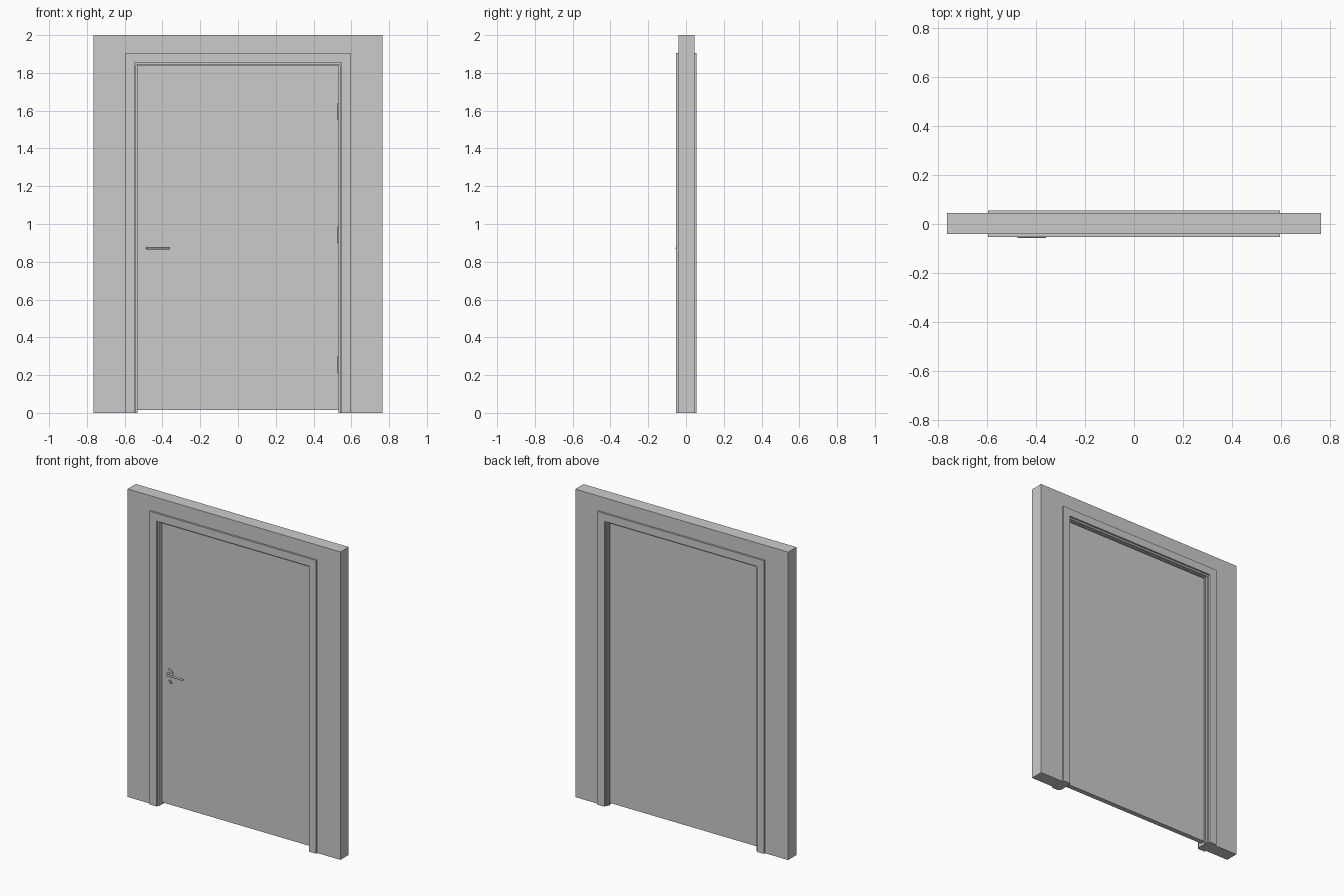
import bpy, bmesh, math

if "Cube" in bpy.data.objects:
    bpy.data.objects.remove(bpy.data.objects["Cube"])


def prism(name, outline, y0, y1):
    """Extrude an x-z outline from y0 to y1."""
    bm = bmesh.new()
    face = bm.faces.new([bm.verts.new((x, y0, z)) for x, z in outline])
    ext = bmesh.ops.extrude_face_region(bm, geom=[face])
    moved = [v for v in ext["geom"] if isinstance(v, bmesh.types.BMVert)]
    bmesh.ops.translate(bm, verts=moved, vec=(0, y1 - y0, 0))
    bmesh.ops.recalc_face_normals(bm, faces=bm.faces)
    mesh = bpy.data.meshes.new(name)
    bm.to_mesh(mesh)
    bm.free()
    ob = bpy.data.objects.new(name, mesh)
    bpy.context.collection.objects.link(ob)
    return ob


def box(name, x0, x1, y0, y1, z0, z1):
    return prism(name, [(x0, z0), (x1, z0), (x1, z1), (x0, z1)], y0, y1)


def surround(name, xi, zi, xo, zo, y0, y1):
    """Two legs and a head, mitred at the top corners."""
    for side, s in (("left", -1), ("right", 1)):
        prism(f"{name}_{side}", [(s * xo, 0), (s * xi, 0), (s * xi, zi), (s * xo, zo)], y0, y1)
    prism(f"{name}_head", [(-xi, zi), (xi, zi), (xo, zo), (-xo, zo)], y0, y1)


def cylinder(name, radius, length, loc, axis="Y", sides=32):
    rot = {"X": (0, math.pi / 2, 0), "Y": (math.pi / 2, 0, 0), "Z": (0, 0, 0)}[axis]
    bpy.ops.mesh.primitive_cylinder_add(vertices=sides, radius=radius, depth=length,
                                        location=loc, rotation=rot)
    ob = bpy.context.object
    ob.name = name
    bpy.ops.object.shade_smooth_by_angle(angle=math.radians(35))
    return ob


WALL_F, WALL_B = -0.041, 0.044     # wall faces
TRIM = 0.012                       # casing thickness
DOOR_F, DOOR_B = -0.012, 0.020     # door leaf faces

# Wall in three pieces around the opening
box("wall_left", -0.765, -0.55, WALL_F, WALL_B, 0, 2)
box("wall_right", 0.55, 0.765, WALL_F, WALL_B, 0, 2)
box("wall_head", -0.55, 0.55, WALL_F, WALL_B, 1.856, 2)

# Casings on both wall faces
surround("casing_front", 0.548, 1.854, 0.598, 1.904, WALL_F - TRIM, WALL_F)
surround("casing_back", 0.548, 1.854, 0.598, 1.904, WALL_B, WALL_B + TRIM)

# Jamb lining with a stop behind the door leaf
surround("jamb", 0.539, 1.843, 0.55, 1.856, WALL_F, WALL_B)
surround("door_stop", 0.532, 1.836, 0.539, 1.843, DOOR_B, DOOR_B + 0.01)

# Door leaf
box("door_leaf", -0.536, 0.536, DOOR_F, DOOR_B, 0.015, 1.839)

# Hinge knuckles
for i, z in enumerate((0.255, 0.943, 1.595)):
    cylinder(f"hinge_{i + 1}", 0.005, 0.088, (0.531, DOOR_F - 0.003, z), "Z", 16)

# Lever handle: rose, neck and a swept lever with a rounded elbow
HX, HZ = -0.481, 0.872
cylinder("handle_rose", 0.023, 0.006, (HX, DOOR_F - 0.003, HZ))
curve = bpy.data.curves.new("handle_lever", "CURVE")
curve.dimensions = "3D"
curve.bevel_depth = 0.006
curve.bevel_resolution = 3
curve.use_fill_caps = True
spline = curve.splines.new("POLY")
path = [(HX, DOOR_F), (HX, -0.041)]
path += [(HX + 0.01 * (1 - math.cos(a)), -0.041 - 0.01 * math.sin(a))
         for a in (math.pi / 8 * k for k in range(1, 5))]
path.append((-0.36, -0.051))
spline.points.add(len(path) - 1)
for p, (x, y) in zip(spline.points, path):
    p.co = (x, y, HZ, 1)
lever = bpy.data.objects.new("handle_lever", curve)
bpy.context.collection.objects.link(lever)

# Key rose with a raised cylinder lock
cylinder("key_rose", 0.014, 0.006, (HX, DOOR_F - 0.003, 0.809))
cylinder("key_barrel", 0.006, 0.009, (HX, DOOR_F - 0.0045, 0.811), sides=20)
